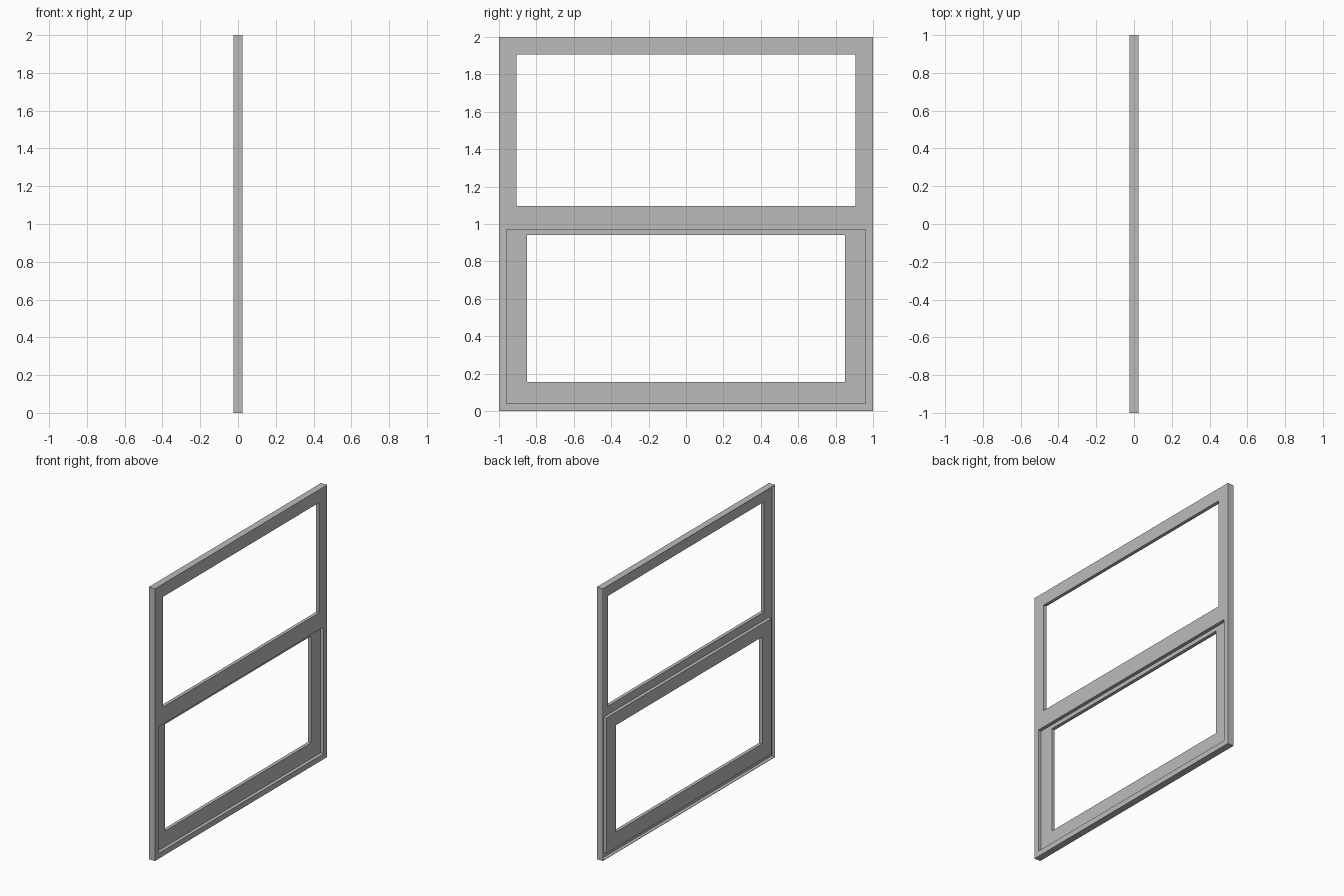
import bpy
import bmesh

cube = bpy.data.objects.get("Cube")
if cube:
    bpy.data.objects.remove(cube)

grey = bpy.data.materials.new("window grey")
grey.use_nodes = True
colour = (0.5, 0.5, 0.5, 1)
grey.diffuse_color = colour
grey.node_tree.nodes["Principled BSDF"].inputs["Base Color"].default_value = colour


def rect(y, low, high):
    """Corners of an upright rectangle centred on y = 0."""
    return [(-y, low), (y, low), (y, high), (-y, high)]


def sweep(name, profile):
    """Sweep a closed profile of (x, rectangle) rings into a mitred frame."""
    bm = bmesh.new()
    rings = [[bm.verts.new((x, y, z)) for y, z in corners] for x, corners in profile]
    for i, ring in enumerate(rings):
        following = rings[(i + 1) % len(rings)]
        for j in range(4):
            k = (j + 1) % 4
            bm.faces.new((ring[j], ring[k], following[k], following[j]))
    bmesh.ops.recalc_face_normals(bm, faces=bm.faces)
    mesh = bpy.data.meshes.new(name)
    bm.to_mesh(mesh)
    bm.free()
    mesh.materials.append(grey)
    obj = bpy.data.objects.new(name, mesh)
    bpy.context.collection.objects.link(obj)
    return obj


def sash(name, x0, x1, outer, inner):
    return sweep(name, [(x0, outer), (x1, outer), (x1, inner), (x0, inner)])


DEPTH = 0.025
edge = rect(1.0, 0.0, 2.0)
lip = rect(0.997, 0.003, 1.997)
opening = rect(0.96, 0.04, 1.96)

# Outer frame: a flat face with a thin rim turned back around it
sweep("outer_frame", [(-DEPTH, edge), (DEPTH, edge), (DEPTH, opening),
                      (0.0, opening), (0.0, lip), (-DEPTH, lip)])

# Two sashes, one behind the other
sash("upper_sash", 0.0, DEPTH, rect(0.96, 1.035, 1.96), rect(0.905, 1.095, 1.905))
sash("lower_sash", -DEPTH, 0.0, rect(0.96, 0.04, 1.035), rect(0.85, 0.155, 0.94))

# Meeting rail under the upper sash
bpy.ops.mesh.primitive_cube_add(size=1, location=(DEPTH / 2, 0, 1.0025))
rail = bpy.context.object
rail.name = "meeting_rail"
rail.scale = (DEPTH, 1.92, 0.065)
rail.data.materials.append(grey)
